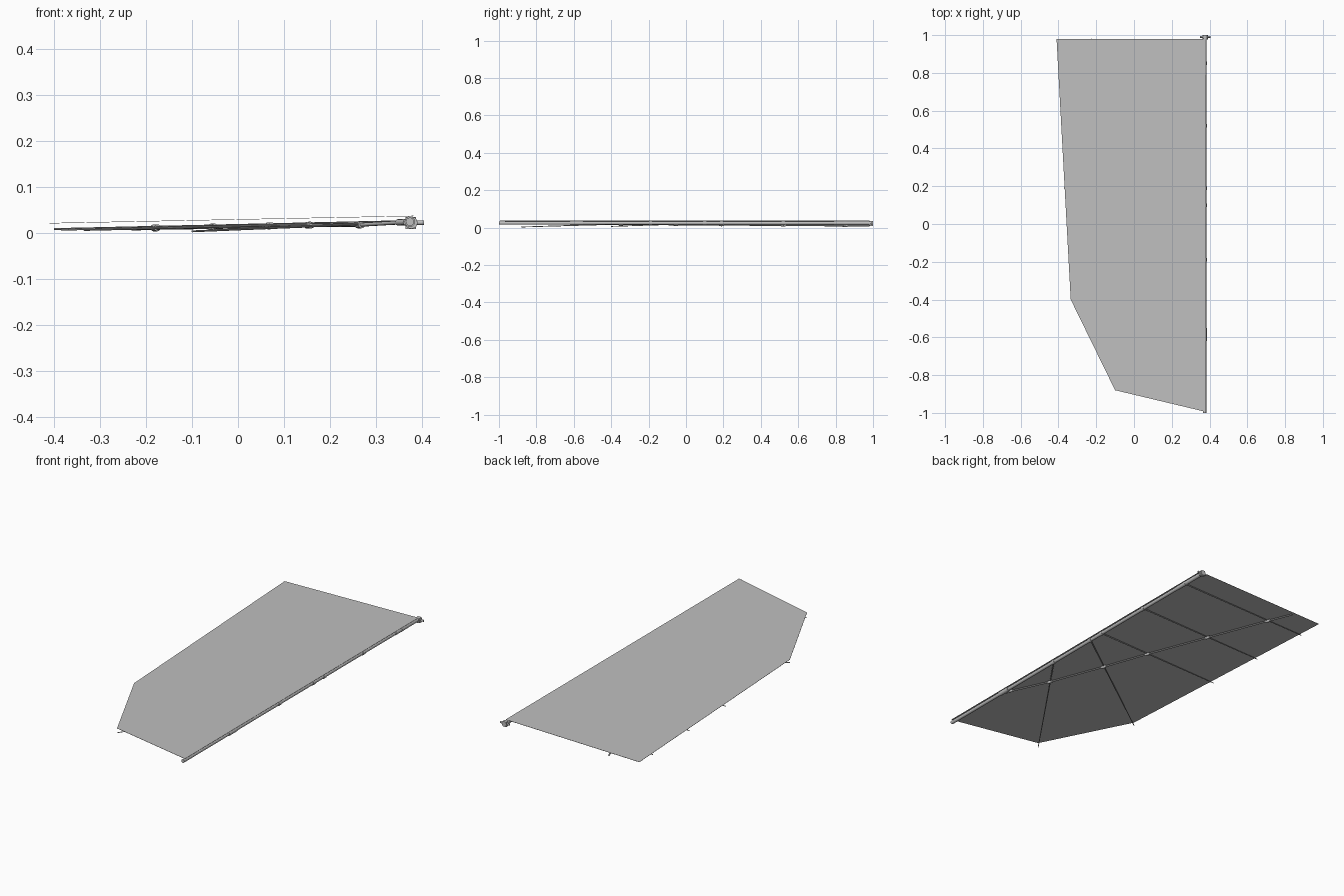
import bpy, bmesh, math
from mathutils import Vector

cube = bpy.data.objects.get("Cube")
if cube:
    bpy.data.objects.remove(cube, do_unlink=True)


def make_material(name, level):
    mat = bpy.data.materials.new(name)
    mat.use_nodes = True
    colour = (level, level, level, 1)
    mat.diffuse_color = colour
    mat.node_tree.nodes["Principled BSDF"].inputs["Base Color"].default_value = colour
    return mat


grey = make_material("light grey", 0.52)


def finish(name, bm, smooth=False):
    bmesh.ops.recalc_face_normals(bm, faces=bm.faces[:])
    mesh = bpy.data.meshes.new(name)
    bm.to_mesh(mesh)
    bm.free()
    obj = bpy.data.objects.new(name, mesh)
    bpy.context.collection.objects.link(obj)
    mesh.materials.append(grey)
    if smooth:
        bpy.ops.object.select_all(action="DESELECT")
        obj.select_set(True)
        bpy.context.view_layer.objects.active = obj
        bpy.ops.object.shade_smooth_by_angle(angle=math.radians(40))
    return obj


def tube(name, start, end, radius, end_radius=None, sides=12):
    """Closed round bar between two points."""
    start, end = Vector(start), Vector(end)
    axis = end - start
    bm = bmesh.new()
    bmesh.ops.create_cone(bm, cap_ends=True, segments=sides, radius1=radius,
                          radius2=end_radius or radius, depth=axis.length)
    turn = axis.to_track_quat("Z", "Y").to_matrix().to_4x4()
    bmesh.ops.transform(bm, matrix=turn, verts=bm.verts)
    bmesh.ops.translate(bm, vec=(start + end) / 2, verts=bm.verts)
    return finish(name, bm, True)


# Membrane: one flat sheet tilted slightly down towards the outer edge
outline = [(0.382, -0.995), (-0.10, -0.88), (-0.335, -0.40), (-0.41, 0.98), (0.382, 0.98)]
bm = bmesh.new()
sheet = bm.faces.new([bm.verts.new((x, y, 0.036 + 0.02 * (x - 0.38))) for x, y in outline])
grown = bmesh.ops.extrude_face_region(bm, geom=[sheet])["geom"]
bmesh.ops.translate(bm, vec=(0, 0, 0.001),
                    verts=[v for v in grown if isinstance(v, bmesh.types.BMVert)])
finish("membrane", bm)

# Leading spar with its sleeves
SX, SZ = 0.374, 0.024


def on_spar(y):
    return Vector((SX, y, SZ))


tube("leading_spar", on_spar(-1), on_spar(0.99), 0.009, sides=16)
tube("root_sleeve", on_spar(0.79), on_spar(0.98), 0.0105, sides=16)
tube("brace_sleeve", on_spar(-0.62), on_spar(-0.55), 0.0115, sides=16)

# Ribs: spar position, outer end, and how far along the brace crosses
ribs = [
    (-0.19, (-0.10, -0.88, 0.003), 0.23),
    (0.10, (-0.335, -0.40, 0.006), 0.31),
    (0.19, (-0.37, 0.19, 0.007), 0.41),
    (0.52, (-0.385, 0.52, 0.007), 0.565),
    (0.85, (-0.40, 0.85, 0.008), 0.715),
]
crossings = []
for i, (y, tip, t) in enumerate(ribs, 1):
    root, tip = on_spar(y), Vector(tip)
    tube(f"rib_{i}", root, tip, 0.0035, 0.002, sides=8)
    tube(f"rib_collar_{i}", on_spar(y - 0.009), on_spar(y + 0.009), 0.0115, sides=16)
    crossings.append(root.lerp(tip, t))

# Diagonal brace passing under the ribs, with a clamp at each crossing
drop = Vector((0, 0, -0.002))
path = [Vector((0.366, -0.59, 0.023))] + [p + drop for p in crossings]
path.append(Vector((-0.23, 0.98, 0.009)))
for i, (a, b) in enumerate(zip(path, path[1:]), 1):
    tube(f"diagonal_brace_{i}", a, b, 0.0042, sides=10)
along = (path[-1] - path[0]).normalized()
for i, p in enumerate(path[1:-1], 1):
    tube(f"brace_clamp_{i}", p - along * 0.012, p + along * 0.012, 0.0075)
tube("brace_socket", path[0], path[0] + along * 0.05, 0.007)

# Hinge fitting at the root end
tube("hinge_ring", (0.377, 0.978, 0.022), (0.377, 1.0, 0.022), 0.0135, sides=20)
tube("hinge_pin", (0.35, 0.991, 0.022), (0.405, 0.991, 0.022), 0.005)
bm = bmesh.new()
bmesh.ops.create_cube(bm, size=1)
bmesh.ops.scale(bm, vec=(0.022, 0.018, 0.026), verts=bm.verts)
bmesh.ops.translate(bm, vec=(0.376, 0.991, 0.021), verts=bm.verts)
finish("hinge_block", bm)
